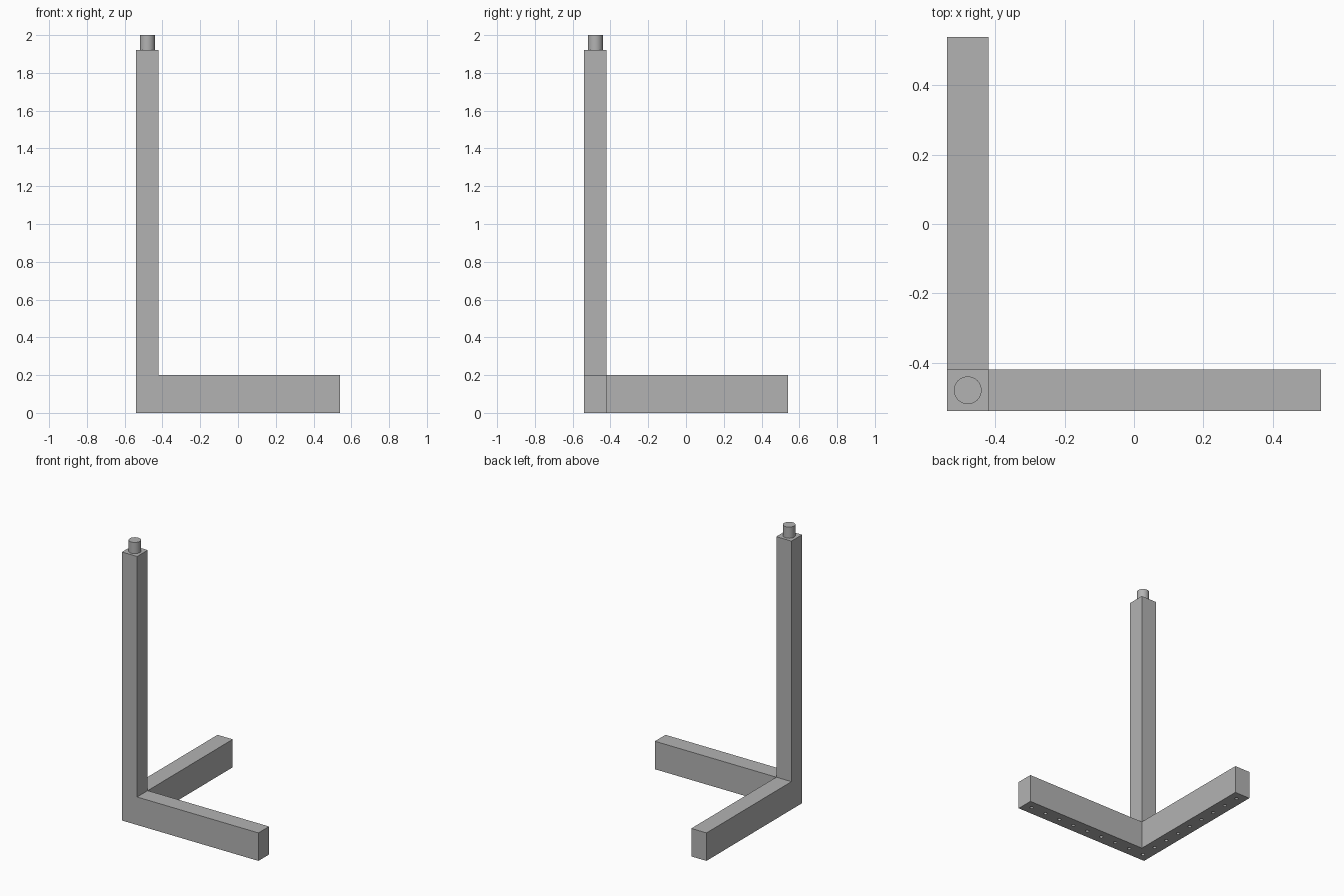
import bpy, bmesh, math
from mathutils import Matrix, Vector

cube = bpy.data.objects.get("Cube")
if cube:
    bpy.data.objects.remove(cube, do_unlink=True)

UNIT = 0.12            # width of the bars
COUNT = 9              # length of each arm in units
ARM_H, POST_H, TOP = 0.2, 1.92, 2.0
LOW = -COUNT * UNIT / 2
MID = LOW + UNIT / 2   # centre of the corner post

grey = bpy.data.materials.new("grey")
grey.use_nodes = True
colour = (0.45, 0.45, 0.45, 1)
grey.diffuse_color = colour
grey.node_tree.nodes["Principled BSDF"].inputs["Base Color"].default_value = colour


def make_object(name, bm):
    bmesh.ops.recalc_face_normals(bm, faces=bm.faces)
    mesh = bpy.data.meshes.new(name)
    bm.to_mesh(mesh)
    bm.free()
    mesh.materials.append(grey)
    obj = bpy.data.objects.new(name, mesh)
    bpy.context.collection.objects.link(obj)
    return obj


def add_cylinder(bm, x, y, z0, z1, radius, sides):
    bmesh.ops.create_cone(bm, cap_ends=True, segments=sides, radius1=radius, radius2=radius,
                          depth=z1 - z0, matrix=Matrix.Translation((x, y, (z0 + z1) / 2)))


# Corner block, extruded into two arms and an upright
bm = bmesh.new()
bmesh.ops.create_cube(bm, size=1, matrix=Matrix.Translation((MID, MID, ARM_H / 2))
                      @ Matrix.Diagonal((UNIT, UNIT, ARM_H, 1)))
arm = (COUNT - 1) * UNIT
for move in (Vector((arm, 0, 0)), Vector((0, arm, 0)), Vector((0, 0, POST_H - ARM_H))):
    bm.normal_update()
    face = max(bm.faces, key=lambda f: f.normal.dot(move.normalized())
               + f.calc_center_median().dot(move.normalized()))
    new = bmesh.ops.extrude_discrete_faces(bm, faces=[face])["faces"][0]
    bmesh.ops.translate(bm, verts=new.verts, vec=move)
frame = make_object("corner_frame", bm)

# Row of small holes under each arm
bm = bmesh.new()
for i in range(COUNT):
    add_cylinder(bm, MID + i * UNIT, MID, -0.02, 0.02, 0.012, 12)
    if i:
        add_cylinder(bm, MID, MID + i * UNIT, -0.02, 0.02, 0.012, 12)
cutter = make_object("hole_cutter", bm)
cutter.hide_render = True
mod = frame.modifiers.new("holes", "BOOLEAN")
mod.operation, mod.solver, mod.object = "DIFFERENCE", "EXACT", cutter
bpy.context.view_layer.objects.active = frame
frame.select_set(True)
bpy.ops.object.modifier_apply(modifier=mod.name)
bpy.data.objects.remove(cutter, do_unlink=True)

# Round peg on top of the upright
bm = bmesh.new()
add_cylinder(bm, MID, MID, POST_H, TOP, 0.04, 32)
peg = make_object("top_peg", bm)
bpy.ops.object.select_all(action="DESELECT")
peg.select_set(True)
bpy.context.view_layer.objects.active = peg
bpy.ops.object.shade_smooth_by_angle(angle=math.radians(30))
